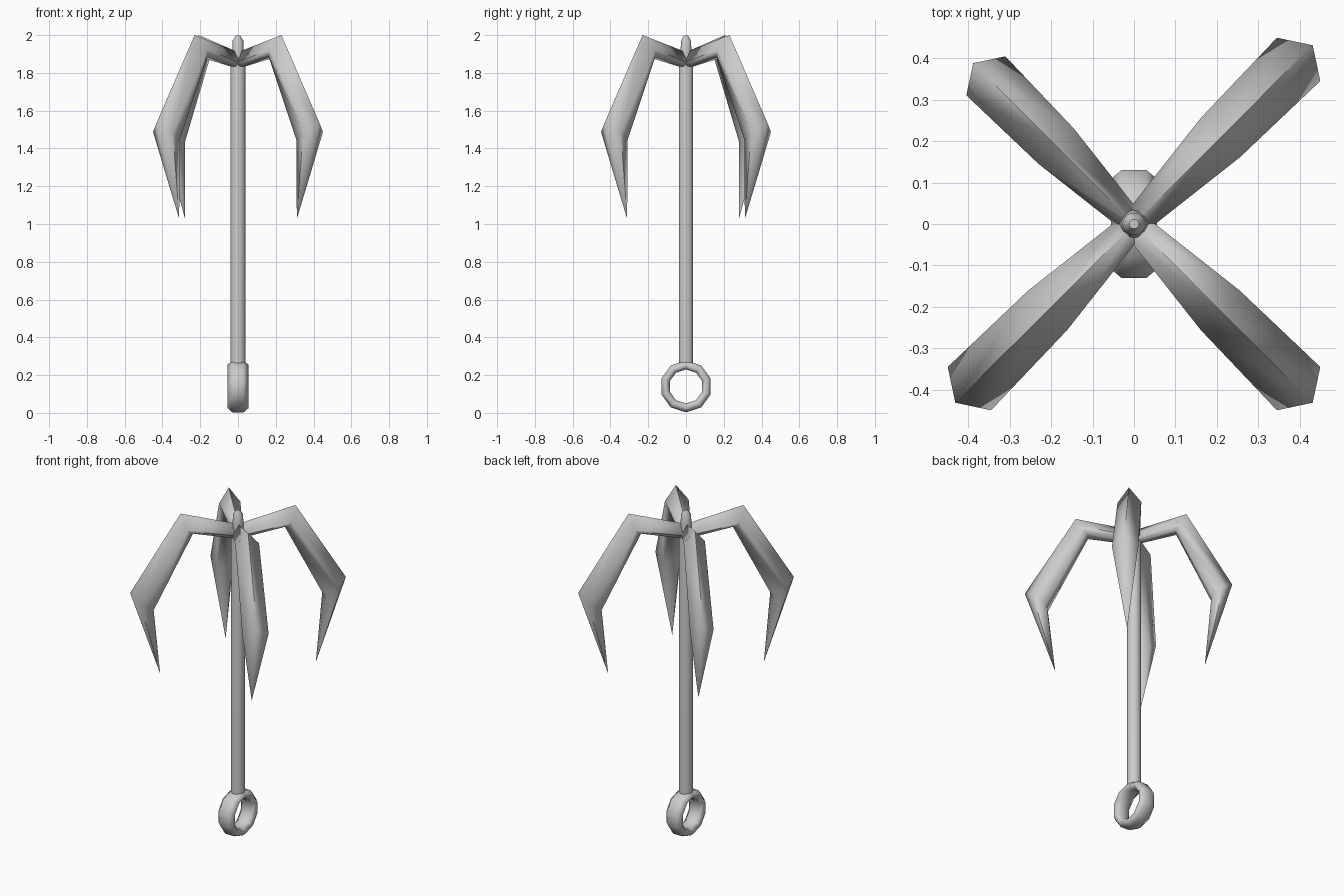
import bpy, bmesh, math

if "Cube" in bpy.data.objects:
    bpy.data.objects.remove(bpy.data.objects["Cube"])


def loft(name, rings, closed=False, angle=40):
    """Skin a list of equal-length point rings; cap the ends unless closed."""
    bm = bmesh.new()
    rows = [[bm.verts.new(p) for p in ring] for ring in rings]
    n = len(rows[0])
    pairs = list(zip(rows, rows[1:]))
    if closed:
        pairs.append((rows[-1], rows[0]))
    for a, b in pairs:
        for i in range(n):
            j = (i + 1) % n
            bm.faces.new((a[i], a[j], b[j], b[i]))
    if not closed:
        bm.faces.new(rows[0][::-1])
        bm.faces.new(rows[-1])
    bmesh.ops.remove_doubles(bm, verts=bm.verts, dist=0.0005)
    bmesh.ops.recalc_face_normals(bm, faces=bm.faces)
    me = bpy.data.meshes.new(name)
    bm.to_mesh(me)
    bm.free()
    ob = bpy.data.objects.new(name, me)
    bpy.context.collection.objects.link(ob)
    bpy.ops.object.select_all(action='DESELECT')
    ob.select_set(True)
    bpy.context.view_layer.objects.active = ob
    bpy.ops.object.shade_smooth_by_angle(angle=math.radians(angle))
    return ob


def turn(n):
    return [math.tau * i / n for i in range(n)]


# Shaft with a narrowed, domed top
shaft = [(0.04, 0.26), (0.04, 1.83), (0.03, 1.92), (0.028, 1.97), (0.012, 1.997)]
loft("shaft", [[(r * math.cos(a), r * math.sin(a), z) for a in turn(10)]
               for r, z in shaft], angle=60)

# Eye ring at the foot, ten segments, wide section
section = [(-0.055, 0.115), (-0.03, 0.137), (0.03, 0.137),
           (0.055, 0.115), (0.03, 0.09), (-0.03, 0.09)]
loft("eye_ring", [[(x, r * math.sin(a), 0.14 + r * math.cos(a)) for x, r in section]
                  for a in turn(10)], closed=True, angle=120)

# Claw stations: (radius, half width, height) of outer ridge, side wing, inner rim
stations = [
    ((0.0, 0, 1.91), (0.0, 0.032, 1.85), (0.0, 0.015, 1.825)),
    ((0.325, 0, 2.0), (0.295, 0.067, 1.92), (0.26, 0.03, 1.885)),
    ((0.61, 0, 1.535), (0.562, 0.074, 1.487), (0.485, 0.046, 1.44)),
    ((0.44, 0, 1.025),) * 3,
]


def claw(name, angle, reach):
    c, s = math.cos(angle), math.sin(angle)
    rings = []
    for outer, side, rim in stations:
        mirror = [(r, -t, z) for r, t, z in (rim, side)]
        rings.append([(reach * (r * c - t * s), reach * (r * s + t * c), z)
                      for r, t, z in [outer, side, rim] + mirror])
    # Spread the tip ring very slightly so the loft stays valid before merging
    rings[-1] = [tuple(p + 0.0005 * (q - p) for p, q in zip(tip, base))
                 for tip, base in zip(rings[-1], rings[-2])]
    return loft(name, rings, angle=80)


# Four claws on the diagonals; the back left one reaches less far
for label, deg, reach in [("back_right", 45, 1), ("back_left", 135, 0.9),
                          ("front_left", 225, 1), ("front_right", 315, 1)]:
    claw("claw_" + label, math.radians(deg), reach)
